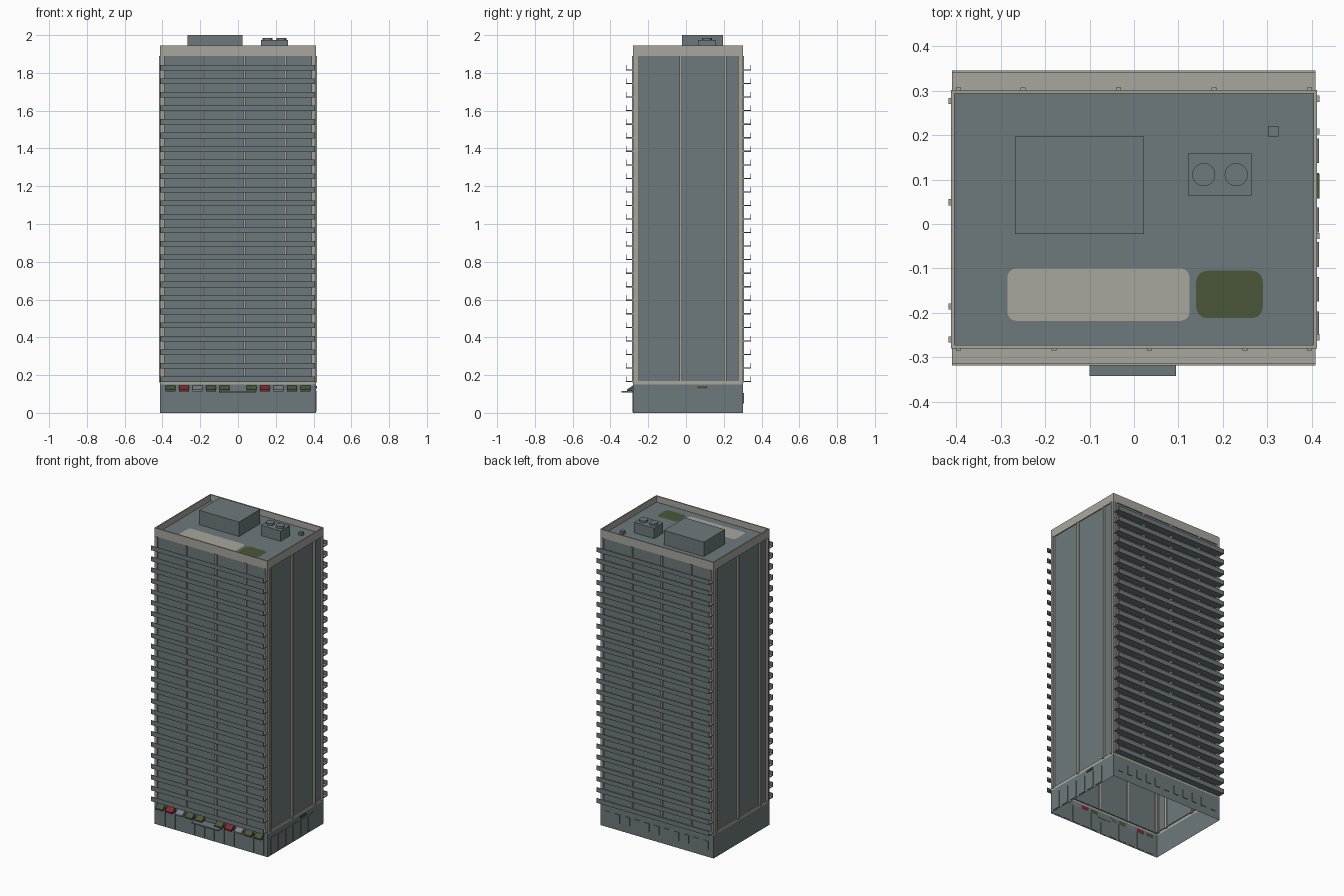
import bpy, bmesh, math
from mathutils import Matrix, Vector

cube = bpy.data.objects.get("Cube")
if cube:
    bpy.data.objects.remove(cube, do_unlink=True)


def material(name, rgb):
    m = bpy.data.materials.new(name)
    m.use_nodes = True
    m.diffuse_color = (*rgb, 1)
    m.node_tree.nodes["Principled BSDF"].inputs["Base Color"].default_value = (*rgb, 1)
    return m


GREY = material("slate grey", (0.155, 0.19, 0.2))
TAN = material("pale stone", (0.39, 0.38, 0.34))
GREEN = material("moss green", (0.07, 0.095, 0.042))
RED = material("awning red", (0.22, 0.022, 0.028))
SILVER = material("awning grey", (0.2, 0.22, 0.24))

# Footprint of the building
X0, X1, Y0, Y1 = -0.412, 0.412, -0.28, 0.302
MID_Y = (Y0 + Y1) / 2
ROOF, BASE, PARAPET, TOP = 1.905, 0.15, 1.89, 1.945


def finish(name, bm, mats):
    mesh = bpy.data.meshes.new(name)
    bm.to_mesh(mesh)
    bm.free()
    for m in mats:
        mesh.materials.append(m)
    ob = bpy.data.objects.new(name, mesh)
    bpy.context.collection.objects.link(ob)
    return ob


def add_box(bm, x0, x1, y0, y1, z0, z1):
    size = Matrix.Diagonal((x1 - x0, y1 - y0, z1 - z0, 1))
    mid = Matrix.Translation(((x0 + x1) / 2, (y0 + y1) / 2, (z0 + z1) / 2))
    bmesh.ops.create_cube(bm, size=1, matrix=mid @ size)


def boxes(name, mat, items):
    bm = bmesh.new()
    for item in items:
        add_box(bm, *item)
    return finish(name, bm, [mat])


# Hollow shell: base, ledge, recessed tower, parapet and sunken roof
bm = bmesh.new()
profile = [(0, 0), (BASE, 0), (0.168, 0), (0.168, 0.006), (PARAPET, 0.006),
           (PARAPET, 0), (TOP, 0), (TOP, 0.008), (ROOF, 0.008)]
rings = [[bm.verts.new(c) for c in ((X0 + d, Y0 + d, z), (X1 - d, Y0 + d, z),
                                    (X1 - d, Y1 - d, z), (X0 + d, Y1 - d, z))]
         for z, d in profile]
for step, (low, high) in enumerate(zip(rings, rings[1:])):
    for i in range(4):
        j = (i + 1) % 4
        f = bm.faces.new((low[i], low[j], high[j], high[i]))
        f.material_index = 0 if step in (0, 3) else 1
bm.faces.new(rings[-1])
finish("tower_shell", bm, [GREY, TAN])

# Stone pilasters, placed with half-turn symmetry
pilasters = []


def add_pilaster(x0, x1, y0, y1):
    pilasters.append((x0, x1, y0, y1, 0.16, PARAPET))
    pilasters.append((-x1, -x0, 2 * MID_Y - y1, 2 * MID_Y - y0, 0.16, PARAPET))


for x in (-0.395, -0.18, 0.035, 0.25, 0.395):
    add_pilaster(x - 0.006, x + 0.006, Y0 - 0.005, Y0 + 0.011)
for y in (-0.255, -0.027, 0.208, 0.282):
    add_pilaster(X1 - 0.011, X1 + 0.006, y - 0.007, y + 0.007)
for y0, y1 in ((Y0, Y0 + 0.026), (Y1 - 0.026, Y1)):
    add_pilaster(X1 - 0.02, X1, y0, y1)
boxes("pilasters", TAN, pilasters)

# Balconies: stone-topped slabs with solid rails, front and back
slabs, rails = bmesh.new(), []
for i in range(24):
    z = 0.166 + i * 0.0717
    for wall, edge in ((Y0 + 0.006, -0.318), (Y1 - 0.006, 0.345)):
        add_box(slabs, -0.41, 0.408, min(wall, edge), max(wall, edge), z - 0.003, z + 0.003)
        inner = edge + (0.004 if edge < 0 else -0.004)
        rails.append((-0.41, 0.408, min(inner, edge), max(inner, edge), z - 0.003, z + 0.027))
slabs.normal_update()
for f in slabs.faces:
    f.material_index = 1 if f.normal.z > 0.5 else 0
finish("balcony_slabs", slabs, [GREY, TAN])
rail = boxes("balcony_rails", GREY, rails)
rail.data.materials.append(TAN)
for p in rail.data.polygons:
    p.material_index = 1 if p.normal.z > 0.5 else 0

# Street level panels, door and rear windows
PITCH = 0.0715
bays = [k * PITCH for k in range(-5, 6)]
boxes("shopfront_panels", GREY, [(x - 0.027, x + 0.027, Y0 - 0.004, Y0 + 0.002, 0.008, 0.118)
                                 for x in bays if abs(x) > 0.01])
boxes("front_door", GREY, [(-0.024, 0.024, Y0 - 0.004, Y0 + 0.002, 0.002, 0.082)])
boxes("side_panels", GREY, [(X1 - 0.002, X1 + 0.004, y - 0.028, y + 0.028, 0.008, 0.118)
                            for y in (-0.225 + k * 0.078 for k in range(6))])
boxes("rear_windows", GREY, [(x - 0.018, x + 0.018, Y1 - 0.002, Y1 + 0.004, 0.05, 0.105)
                             for x in bays])
boxes("entrance_canopy", GREY, [(-0.1, 0.095, -0.342, Y0 + 0.002, 0.109, 0.117)])
boxes("side_awning", GREEN, [(X1 - 0.002, X1 + 0.006, 0.057, 0.113, 0.13, 0.142)])


# Sloped awnings over the shopfronts
def awning(name, x, mat):
    bm = bmesh.new()
    section = [(Y0, 0.145), (-0.312, 0.124), (-0.312, 0.114), (Y0, 0.118)]
    face = bm.faces.new([bm.verts.new((x - 0.026, y, z)) for y, z in section])
    new = bmesh.ops.extrude_face_region(bm, geom=[face])["geom"]
    bmesh.ops.translate(bm, vec=Vector((0.052, 0, 0)),
                        verts=[g for g in new if isinstance(g, bmesh.types.BMVert)])
    bmesh.ops.recalc_face_normals(bm, faces=bm.faces)
    finish(name, bm, [mat])


for side, offset in (("left", 6), ("right", 0)):
    row = [GREEN, RED, SILVER, GREEN, GREEN]
    if side == "left":
        row = [GREEN, RED, SILVER, GREEN, GREEN]
    for n, mat in enumerate(row):
        awning(f"{side}_awning_{n + 1}", bays[n + offset], mat)

# Rooftop plant
boxes("penthouse", GREY, [(-0.268, 0.023, -0.022, 0.197, ROOF, 2.0)])
boxes("cooling_unit", GREY, [(0.121, 0.265, 0.064, 0.159, ROOF, 1.973)])
boxes("roof_vent", GREY, [(0.302, 0.325, 0.197, 0.221, ROOF, 1.925)])
bm = bmesh.new()
for x in (0.157, 0.23):
    bmesh.ops.create_cone(bm, cap_ends=True, segments=24, radius1=0.026, radius2=0.026,
                          depth=0.014, matrix=Matrix.Translation((x, 0.111, 1.979)))
finish("cooling_fans", bm, [GREY])


# Thin rounded patches on the roof
def patch(name, x0, x1, y0, y1, r, mat):
    bm = bmesh.new()
    ring = []
    for q, (cx, cy) in enumerate(((x1 - r, y1 - r), (x0 + r, y1 - r),
                                  (x0 + r, y0 + r), (x1 - r, y0 + r))):
        for s in range(5):
            a = (q + s / 4) * math.pi / 2
            ring.append(bm.verts.new((cx + r * math.cos(a), cy + r * math.sin(a), ROOF + 0.003)))
    bm.faces.new(ring)
    finish(name, bm, [mat])


patch("stone_terrace", -0.285, 0.125, -0.218, -0.1, 0.02, TAN)
patch("roof_lawn", 0.14, 0.29, -0.212, -0.105, 0.025, GREEN)
